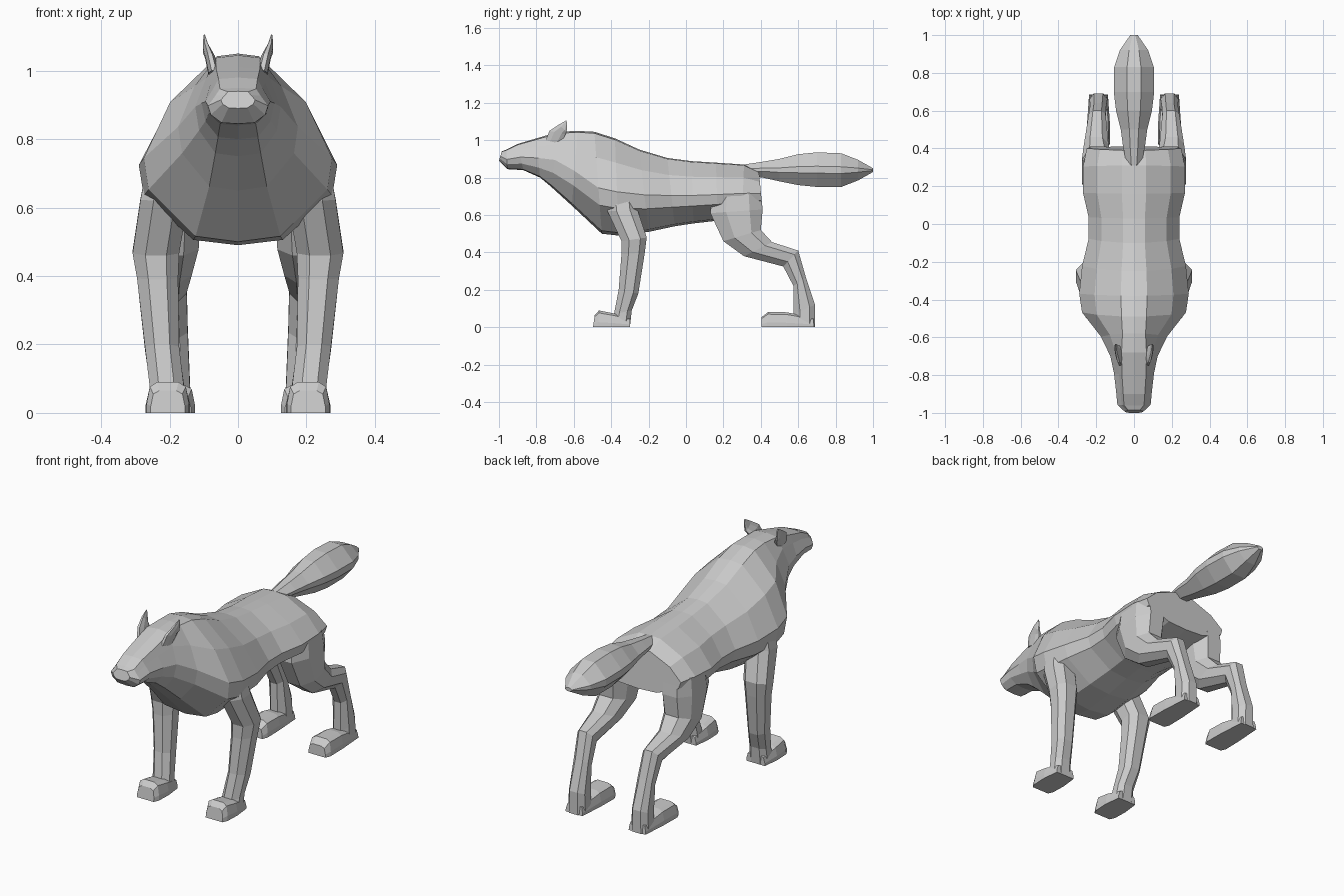
import bpy, bmesh

# Half cross-sections: (sideways fraction, fraction from end B to end A)
TORSO = [(0, 1), (.24, .985), (.72, .75), (1, .45), (.95, .28), (.45, .03), (0, 0)]
HEAD = [(0, 1), (.6, .97), (.75, .78), (1, .5), (.9, .25), (.55, .03), (0, 0)]
LIMB = [(.45, 1), (1, .7), (1, .25), (.5, 0)]
FOOT = [(.5, 1), (.85, .85), (1, .3), (1, 0)]
ROUND = [(.35, 1), (1, .6), (1, .4), (.4, 0)]


def blend(t):
    """Cross-section between torso (0) and head (1)."""
    return [(a[0] + (b[0] - a[0]) * t, a[1] + (b[1] - a[1]) * t)
            for a, b in zip(TORSO, HEAD)]


def loft(name, sections, profile, mirror=False):
    """Sections: (yA, zA, yB, zB, centre x, half width[, head blend])."""
    bm = bmesh.new()
    rings = []
    for s in sections:
        ya, za, yb, zb, cx, w = s[:6]
        half = blend(s[6]) if len(s) > 6 else profile
        ring = half + [(-x, f) for x, f in reversed(half) if x > 0]
        rings.append([bm.verts.new((cx + x * w, yb + (ya - yb) * f, zb + (za - zb) * f))
                      for x, f in ring])
    n = len(rings[0])
    for a, b in zip(rings, rings[1:]):
        for i in range(n):
            j = (i + 1) % n
            bm.faces.new((a[i], a[j], b[j], b[i]))
    bm.faces.new(rings[0])
    bm.faces.new(rings[-1])
    bmesh.ops.recalc_face_normals(bm, faces=bm.faces)
    me = bpy.data.meshes.new(name)
    bm.to_mesh(me)
    bm.free()
    ob = bpy.data.objects.new(name, me)
    bpy.context.collection.objects.link(ob)
    if mirror:
        ob.modifiers.new("Mirror", 'MIRROR').use_clip = False
    return ob


# Head, neck and torso in one skin, from nose to rump
loft("body", [
    (-.985, .94, -1.0, .89, 0, .05, 1),
    (-.96, .95, -.955, .845, 0, .088, 1),
    (-.90, .98, -.87, .84, 0, .095, 1),
    (-.80, 1.01, -.78, .80, 0, .106, 1),
    (-.68, 1.045, -.72, .75, 0, .125, .8),
    (-.58, 1.05, -.61, .65, 0, .175, .3),
    (-.49, 1.045, -.45, .50, 0, .275, 0),
    (-.38, 1.01, -.36, .49, 0, .29, 0),
    (-.25, .95, -.20, .51, 0, .275, 0),
    (-.10, .905, -.06, .54, 0, .24, 0),
    (.03, .888, .04, .555, 0, .24, 0),
    (.16, .88, .17, .57, 0, .27, 0),
    (.31, .87, .30, .59, 0, .27, 0),
    (.39, .83, .41, .62, 0, .25, 0)], TORSO)

# Tail
loft("tail", [
    (.31, .87, .33, .81, 0, .04),
    (.41, .885, .41, .80, 0, .058),
    (.50, .90, .50, .78, 0, .07),
    (.60, .925, .60, .76, 0, .095),
    (.70, .935, .70, .75, 0, .107),
    (.83, .93, .83, .75, 0, .105),
    (.92, .895, .92, .785, 0, .075),
    (1.0, .85, 1.0, .83, 0, .02)], ROUND)

# Ears
loft("ear", [
    (-.75, 1.0, -.67, .98, .07, .016),
    (-.73, 1.05, -.645, 1.03, .082, .014),
    (-.68, 1.083, -.638, 1.045, .094, .009),
    (-.64, 1.106, -.635, 1.09, .098, .003)], LIMB, True)

# Front legs and paws
loft("front_leg", [
    (-.42, .70, -.27, .70, .20, .07),
    (-.42, .62, -.26, .63, .215, .07),
    (-.345, .46, -.21, .48, .24, .068),
    (-.345, .39, -.22, .40, .235, .06),
    (-.36, .20, -.255, .18, .222, .05),
    (-.385, .07, -.29, .09, .208, .05),
    (-.40, 0, -.30, 0, .205, .055)], LIMB, True)
loft("front_paw", [
    (-.488, .065, -.497, 0, .205, .05),
    (-.465, .09, -.47, 0, .205, .062),
    (-.39, .075, -.39, 0, .205, .065),
    (-.30, .05, -.30, 0, .205, .055)], FOOT, True)

# Hind legs and paws
loft("hind_leg", [
    (.14, .71, .40, .72, .185, .08),
    (.13, .61, .41, .63, .19, .085),
    (.20, .46, .40, .52, .195, .08),
    (.31, .38, .46, .455, .20, .065),
    (.52, .325, .60, .41, .195, .045),
    (.575, .22, .64, .27, .19, .043),
    (.575, .07, .69, .12, .188, .047),
    (.575, 0, .69, 0, .188, .052)], LIMB, True)
loft("hind_paw", [
    (.405, .055, .403, 0, .188, .05),
    (.44, .082, .43, 0, .188, .062),
    (.54, .08, .54, 0, .188, .06),
    (.68, .05, .685, 0, .188, .05)], FOOT, True)
